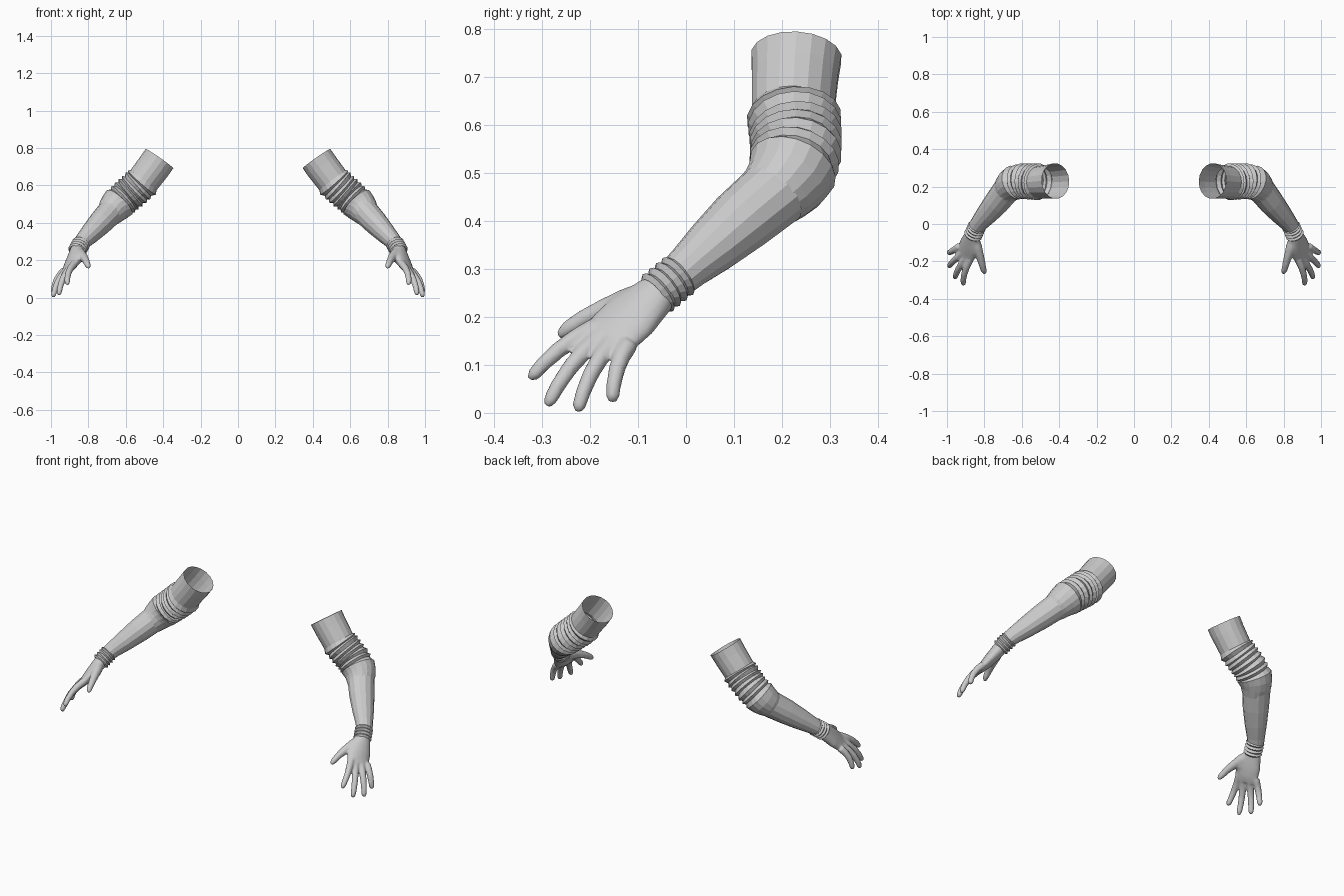
import bpy, bmesh, math, random
from mathutils import Vector as V

random.seed(4)


def tube(bm, stations, side, n=16, caps=False, wobble=0.0):
    """Loft rings through (centre, radius along side, other radius)."""
    side = V(side)
    pts = [V(s[0]) for s in stations]
    rings = []
    for i, (c, ra, rb) in enumerate(stations):
        t = (pts[min(i + 1, len(pts) - 1)] - pts[max(i - 1, 0)]).normalized()
        u = (side - t * side.dot(t)).normalized()
        v = t.cross(u)
        phase = random.uniform(0, 6.28)
        w = wobble if 2 < i < len(pts) - 2 else 0
        ring = []
        for k in range(n):
            a = 2 * math.pi * k / n
            p = pts[i] + u * ra * math.cos(a) + v * rb * math.sin(a)
            ring.append(bm.verts.new(p + t * w * math.cos(a + phase)))
        rings.append(ring)
    for r0, r1 in zip(rings, rings[1:]):
        for k in range(n):
            m = (k + 1) % n
            bm.faces.new((r0[k], r0[m], r1[m], r1[k]))
    if caps:
        bm.faces.new(rings[0][::-1])
        bm.faces.new(rings[-1])


def finish(name, bm):
    me = bpy.data.meshes.new(name)
    bm.to_mesh(me)
    bm.free()
    ob = bpy.data.objects.new(name, me)
    bpy.context.collection.objects.link(ob)
    return ob


def mirror(ob):
    ob.modifiers.new("both_sides", 'MIRROR').use_axis[0] = True


def along(path, f):
    """Point at fraction f of a polyline with evenly spaced keys."""
    x = f * (len(path) - 1)
    i = min(int(x), len(path) - 2)
    return V(path[i]).lerp(V(path[i + 1]), x - i)


# Sleeve: flared open cuff, bunched folds, elbow bulge
sleeve = [((0.42, 0.23, 0.743), 0.09, 0.095),
          ((0.45, 0.227, 0.70), 0.09, 0.091),
          ((0.505, 0.223, 0.628), 0.088, 0.087)]
fold_path = [(0.515, 0.225, 0.615), (0.555, 0.228, 0.578),
             (0.595, 0.229, 0.543), (0.635, 0.222, 0.508)]
for i in range(13):
    r = (0.099 if i % 2 == 0 else 0.087) - 0.0004 * i
    sleeve.append((along(fold_path, i / 12), r, r))
sleeve += [((0.655, 0.21, 0.487), 0.088, 0.088),
           ((0.672, 0.192, 0.467), 0.08, 0.08),
           ((0.69, 0.165, 0.44), 0.068, 0.068)]
bm = bmesh.new()
tube(bm, sleeve, (1, 0, 0.5), 18, wobble=0.003)
mirror(finish("sleeve", bm))

# Long glove forearm with a hem at the elbow
bm = bmesh.new()
tube(bm, [((0.682, 0.182, 0.457), 0.072, 0.076),
          ((0.692, 0.170, 0.446), 0.071, 0.074),
          ((0.735, 0.115, 0.400), 0.066, 0.070),
          ((0.785, 0.055, 0.347), 0.056, 0.060),
          ((0.825, 0.008, 0.306), 0.046, 0.049),
          ((0.845, -0.018, 0.283), 0.042, 0.045)], (1, 0, 0.6), 14)
mirror(finish("glove_forearm", bm))

# Rolled wrist bands
bands = []
for i in range(9):
    r = 0.041 if i % 2 == 0 else 0.050
    bands.append((V((0.838, -0.010, 0.29)).lerp(V((0.863, -0.065, 0.245)), i / 8),
                  r, r))
bm = bmesh.new()
tube(bm, bands, (1, 0, 0.6), 16, wobble=0.0015)
mirror(finish("wrist_bands", bm))

# Hand: palm, fingers and thumb blended into one skin
bm = bmesh.new()
tube(bm, [((0.855, -0.045, 0.262), 0.040, 0.038),
          ((0.866, -0.075, 0.235), 0.052, 0.036),
          ((0.880, -0.115, 0.200), 0.066, 0.033),
          ((0.895, -0.150, 0.168), 0.066, 0.027),
          ((0.908, -0.175, 0.145), 0.056, 0.019)],
     (0.06, 0.09, -0.04), 16, caps=True)
fingers = [((0.878, -0.190, 0.178), (0.912, -0.325, 0.070)),
           ((0.898, -0.180, 0.158), (0.957, -0.289, 0.014)),
           ((0.918, -0.155, 0.145), (0.988, -0.226, 0.002)),
           ((0.932, -0.120, 0.142), (0.988, -0.153, 0.022))]
for base, tip in fingers:
    base, tip = V(base), V(tip)
    bow = V((0.012, -0.008, 0.007))
    tube(bm, [(base.lerp(tip, f) + bow * 4 * f * (1 - f), r, r) for f, r in
              ((0, 0.021), (0.25, 0.019), (0.5, 0.0175), (0.75, 0.016),
               (0.92, 0.0145), (1, 0.008))], (0.06, 0.09, -0.03), 10, caps=True)
tube(bm, [((0.858, -0.075, 0.246), 0.030, 0.030),
          ((0.840, -0.125, 0.230), 0.030, 0.029),
          ((0.823, -0.175, 0.213), 0.023, 0.022),
          ((0.812, -0.215, 0.195), 0.019, 0.019),
          ((0.804, -0.247, 0.175), 0.017, 0.016),
          ((0.798, -0.265, 0.160), 0.009, 0.009)],
     (0.06, 0.09, -0.03), 10, caps=True)
# web between thumb and palm
tube(bm, [((0.845, -0.105, 0.235), 0.030, 0.026),
          ((0.850, -0.145, 0.205), 0.028, 0.022),
          ((0.868, -0.165, 0.185), 0.020, 0.016)],
     (0.06, 0.09, -0.03), 10, caps=True)
hand = finish("hand", bm)
skin = hand.modifiers.new("skin", 'REMESH')
skin.mode = 'VOXEL'
skin.voxel_size = 0.005
skin.use_smooth_shade = True
soft = hand.modifiers.new("soften", 'SMOOTH')
soft.factor, soft.iterations = 0.5, 6
hand.modifiers.new("lighten", 'DECIMATE').ratio = 0.2
mirror(hand)
